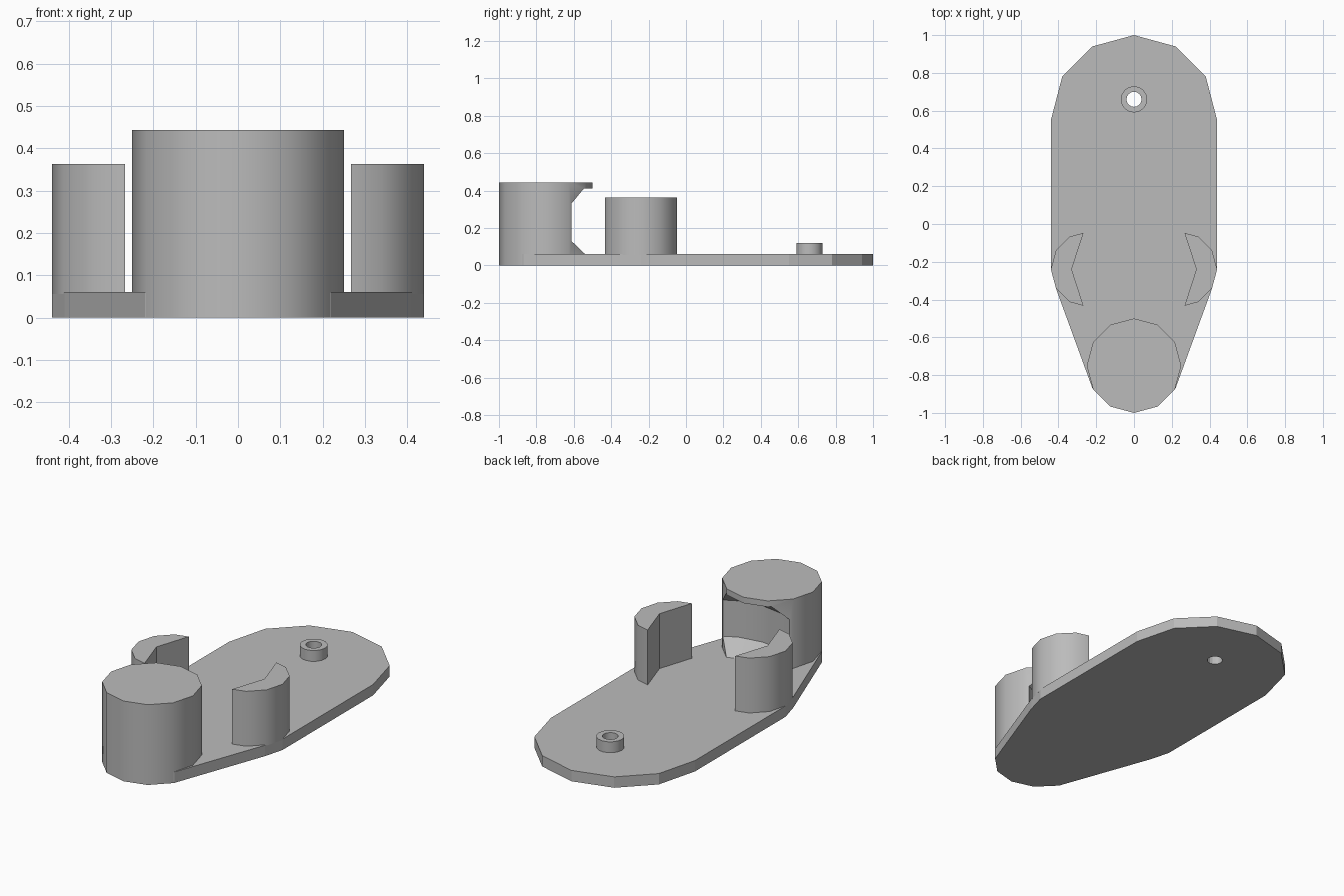
import bpy, bmesh, math

cube = bpy.data.objects.get("Cube")
if cube:
    bpy.data.objects.remove(cube, do_unlink=True)

grey = bpy.data.materials.new("mid grey")
grey.use_nodes = True
grey.diffuse_color = (0.5, 0.5, 0.5, 1)
grey.node_tree.nodes["Principled BSDF"].inputs["Base Color"].default_value = (0.5, 0.5, 0.5, 1)


def ring(cx, cy, r, sides):
    return [(cx + r * math.cos(math.tau * i / sides),
             cy + r * math.sin(math.tau * i / sides)) for i in range(sides)]


def loft(name, sections):
    """Solid through stacked (outline, height) sections with equal point counts."""
    bm = bmesh.new()
    rows = [[bm.verts.new((x, y, z)) for x, y in pts] for pts, z in sections]
    n = len(rows[0])
    for a, b in zip(rows, rows[1:]):
        for i in range(n):
            j = (i + 1) % n
            bm.faces.new((a[i], a[j], b[j], b[i]))
    bm.faces.new(rows[0][::-1])
    bm.faces.new(rows[-1])
    bmesh.ops.recalc_face_normals(bm, faces=bm.faces)
    mesh = bpy.data.meshes.new(name)
    bm.to_mesh(mesh)
    bm.free()
    mesh.materials.append(grey)
    obj = bpy.data.objects.new(name, mesh)
    bpy.context.collection.objects.link(obj)
    return obj


def prism(name, pts, z0, z1):
    return loft(name, [(pts, z0), (pts, z1)])


def activate(obj):
    bpy.ops.object.select_all(action='DESELECT')
    obj.select_set(True)
    bpy.context.view_layer.objects.active = obj


def cut(obj, cutter):
    cutter.hide_render = True
    mod = obj.modifiers.new("cut", 'BOOLEAN')
    mod.operation = 'DIFFERENCE'
    mod.solver = 'EXACT'
    mod.object = cutter
    activate(obj)
    bpy.ops.object.modifier_apply(modifier=mod.name)
    bpy.data.objects.remove(cutter, do_unlink=True)


def smooth(obj):
    activate(obj)
    bpy.ops.object.shade_smooth_by_angle(angle=math.radians(35))


# Base plate with rounded back and tapered front
half = [(0.22, -0.87), (0.41, -0.35), (0.44, -0.24), (0.44, 0.55), (0.38, 0.78), (0.22, 0.94)]
front = [(0, -1), (0.13, -0.96)]
right = front + half + [(0, 1)]
outline = right + [(-x, y) for x, y in right[-2:0:-1]]
base = prism("base_plate", outline, 0, 0.06)
cut(base, prism("hole_cutter", ring(0, 0.66, 0.04, 16), -0.1, 0.3))

# Collar around the hole
collar = prism("hole_collar", ring(0, 0.66, 0.07, 16), 0.055, 0.12)
cut(collar, prism("collar_cutter", ring(0, 0.66, 0.04, 16), -0.1, 0.3))
smooth(collar)

# Front drum, hollowed at the back with chamfered top and bottom
drum = prism("front_drum", ring(0, -0.75, 0.25, 12), 0, 0.443)
profile = [(0.33, 0.06), (0.43, 0.13), (0.43, 0.33), (0.34, 0.41)]
cut(drum, loft("drum_cutter", [(ring(0, -0.24, r, 20), z) for r, z in profile]))
smooth(drum)

# Two side grips with a concave inner face
for name, side in (("left_grip", 1), ("right_grip", -1)):
    grip = prism(name, ring(side * 0.24, -0.24, 0.2, 12), 0.055, 0.363)
    cut(grip, prism("grip_cutter", ring(0, -0.24, 0.33, 10), 0, 0.5))
    smooth(grip)
